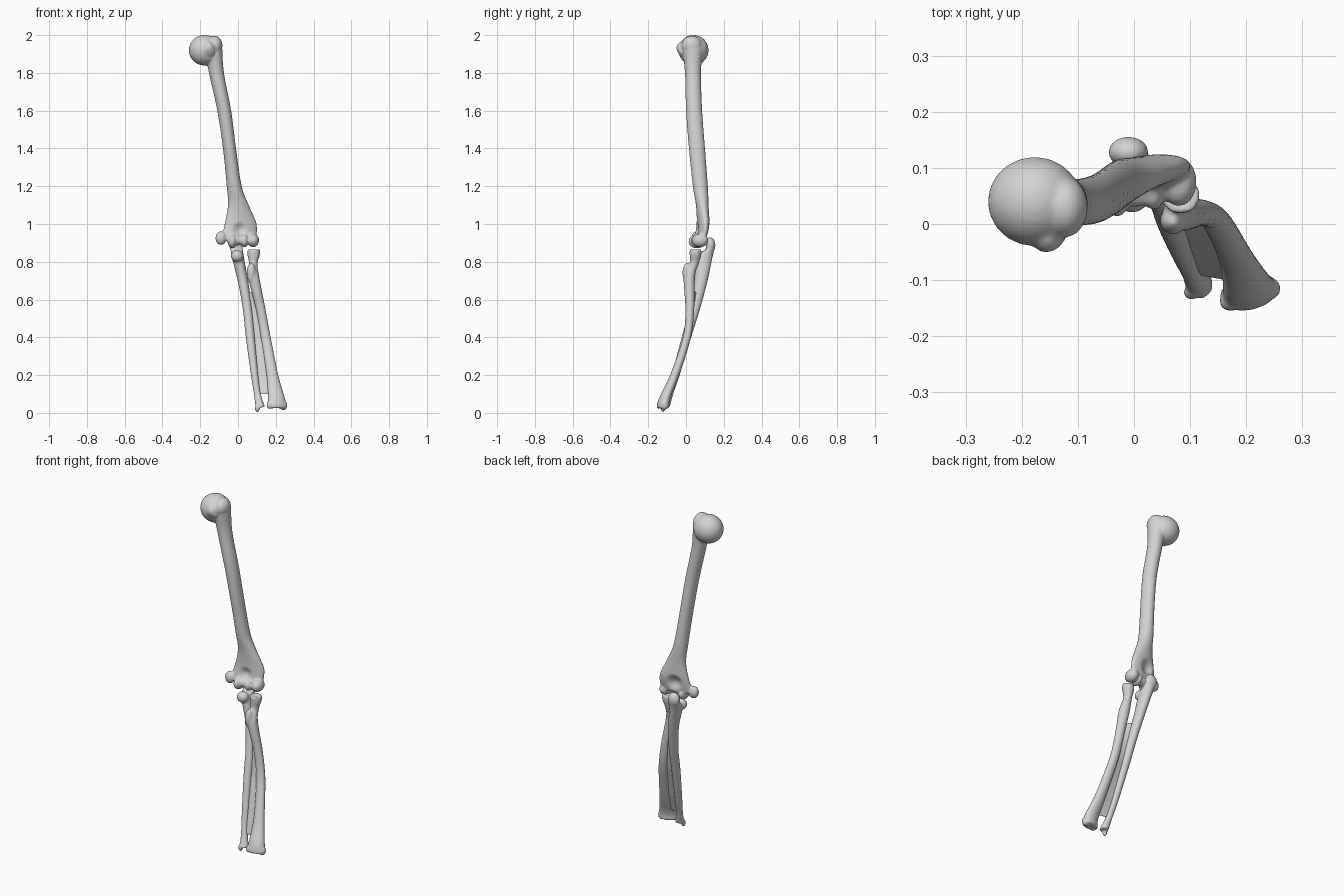
import bpy, bmesh, math
from mathutils import Vector, Matrix

if "Cube" in bpy.data.objects:
    bpy.data.objects.remove(bpy.data.objects["Cube"])

bone = bpy.data.materials.new("pale bone grey")
bone.use_nodes = True
colour = (0.65, 0.65, 0.65, 1)
bone.diffuse_color = colour
bone.node_tree.nodes["Principled BSDF"].inputs["Base Color"].default_value = colour


def spline(sections, steps=6):
    """Smoothly fill in the values between neighbouring cross-sections."""
    rows = [Vector(s) for s in sections]
    rows = [rows[0]] + rows + [rows[-1]]
    out = []
    for a, b, c, d in zip(rows, rows[1:], rows[2:], rows[3:]):
        for i in range(steps):
            t = i / steps
            out.append(b + (c - a) * t / 2 + (a * 2 - b * 5 + c * 4 - d) * t**2 / 2
                       + (b * 3 - a - c * 3 + d) * t**3 / 2)
    return out + [rows[-1]]


def loft(bm, sections, sides=20):
    """Tube through oval sections: height, x, y, x radius, y radius, turn."""
    rings = []
    for z, x, y, rx, ry, turn in spline(sections):
        spin = Matrix.Rotation(turn, 3, "Z")
        ring = []
        for k in range(sides):
            a = math.tau * k / sides
            p = spin @ Vector((rx * math.cos(a), ry * math.sin(a), 0))
            ring.append(bm.verts.new(p + Vector((x, y, z))))
        rings.append(ring)
    for low, high in zip(rings, rings[1:]):
        for k in range(sides):
            n = (k + 1) % sides
            bm.faces.new((low[k], low[n], high[n], high[k]))
    bm.faces.new(rings[0])
    bm.faces.new(rings[-1])


def ball(bm, place, size):
    shape = Matrix.Translation(place) @ Matrix.Diagonal((*size, 1))
    bmesh.ops.create_uvsphere(bm, u_segments=20, v_segments=14, radius=1, matrix=shape)


def make(name, bm):
    bmesh.ops.recalc_face_normals(bm, faces=bm.faces)
    mesh = bpy.data.meshes.new(name)
    bm.to_mesh(mesh)
    bm.free()
    obj = bpy.data.objects.new(name, mesh)
    bpy.context.collection.objects.link(obj)
    mesh.materials.append(bone)
    return obj


def make_bone(name, sections, balls, dents=()):
    """Fuse shaft and knobs into one skin, then press shallow hollows in."""
    bm = bmesh.new()
    loft(bm, sections)
    for place, size in balls:
        ball(bm, place, size)
    obj = make(name, bm)
    remesh = obj.modifiers.new("fuse", "REMESH")
    remesh.mode = "VOXEL"
    remesh.voxel_size = 0.006
    soften = obj.modifiers.new("soften", "SMOOTH")
    soften.iterations = 5
    graph = bpy.context.evaluated_depsgraph_get()
    baked = bpy.data.meshes.new_from_object(obj.evaluated_get(graph))
    obj.modifiers.clear()
    obj.data = baked
    baked.name = name
    for place, radius, push in dents:
        for v in baked.vertices:
            d = (v.co - Vector(place)).length / radius
            if d < 1:
                v.co += Vector(push) * (1 - d * d) ** 2
    baked.materials.clear()
    baked.materials.append(bone)
    baked.shade_smooth()
    return obj


# Upper arm: shaft flaring into a flat, turned lower end
make_bone("humerus", [
    (1.93, -.13, .035, .047, .055, 0),
    (1.8, -.114, .037, .04, .043, 0),
    (1.6, -.073, .043, .037, .043, 0),
    (1.4, -.045, .058, .035, .043, 0),
    (1.2, -.02, .076, .04, .04, .1),
    (1.1, .002, .086, .056, .033, .15),
    (1.0, .014, .09, .087, .03, .2),
    (.92, .002, .075, .098, .026, .2),
], [
    ((-.177, .04, 1.92), (.084, .08, .081)),      # joint head
    ((-.125, .03, 1.945), (.043, .055, .052)),    # greater tubercle
    ((-.155, -.018, 1.925), (.03, .034, .042)),   # lesser tubercle
    ((-.09, .055, .925), (.03, .026, .036)),      # inner epicondyle
    ((-.03, .058, .908), (.025, .046, .038)),     # inner trochlea rim
    ((.0, .062, .915), (.05, .032, .028)),        # trochlea waist
    ((.035, .062, .91), (.02, .038, .034)),       # outer trochlea rim
    ((.08, .075, .913), (.032, .044, .036)),      # capitulum
], [
    ((0, .115, .98), .055, (0, -.022, 0)),        # hollow for the elbow tip
    ((.01, .05, .97), .045, (0, .016, 0)),        # front hollow
    ((-.14, -.04, 1.9), .04, (.012, .012, 0)),    # groove between tubercles
])

# Forearm shafts, also used for the sheet between them
ulna = [
    (.87, -.008, .126, .034, .026, 0),
    (.82, .0, .095, .032, .045, 0),
    (.7, .026, .08, .028, .035, 0),
    (.55, .05, .046, .025, .029, 0),
    (.4, .065, .002, .024, .026, 0),
    (.2, .088, -.055, .02, .022, 0),
    (.1, .103, -.086, .019, .019, 0),
    (.03, .118, -.11, .026, .024, 0),
]
radius = [
    (.865, .083, .05, .034, .032, 0),
    (.835, .083, .05, .033, .031, 0),
    (.79, .081, .043, .023, .025, 0),
    (.72, .083, .018, .03, .03, 0),
    (.55, .12, .02, .026, .024, 0),
    (.4, .147, .005, .027, .022, 0),
    (.2, .182, -.06, .032, .025, 0),
    (.08, .203, -.112, .046, .03, .2),
    (.025, .205, -.122, .055, .033, .25),
]

make_bone("ulna", ulna, [
    ((-.01, .128, .888), (.036, .028, .042)),     # elbow tip
    ((-.004, .052, .83), (.034, .032, .032)),     # coronoid lip
    ((.102, -.122, .025), (.014, .013, .022)),    # wrist spike
], [((0, .085, .89), .05, (0, .008, -.012))])     # joint notch

make_bone("radius", radius, [
    ((.07, .005, .74), (.024, .024, .055)),       # tuberosity
    ((.24, -.115, .04), (.022, .02, .026)),       # wrist spike
    ((.17, -.138, .04), (.018, .018, .02)),       # front wrist lip
], [((.083, .05, .88), .03, (0, 0, -.012))])      # cupped head

# Thin sheet joining the two forearm shafts
def centre(sections, z):
    for a, b in zip(sections, sections[1:]):
        if a[0] >= z >= b[0]:
            return Vector(a[1:3]).lerp(Vector(b[1:3]), (a[0] - z) / (a[0] - b[0]))


bm = bmesh.new()
previous = None
for i in range(21):
    z = .64 - i * .027
    pair = [bm.verts.new((*centre(s, z), z)) for s in (ulna, radius)]
    if previous:
        bm.faces.new((previous[0], previous[1], pair[1], pair[0]))
    previous = pair
sheet = make("forearm_membrane", bm)
solid = sheet.modifiers.new("thickness", "SOLIDIFY")
solid.thickness = 0.006
solid.offset = 0
